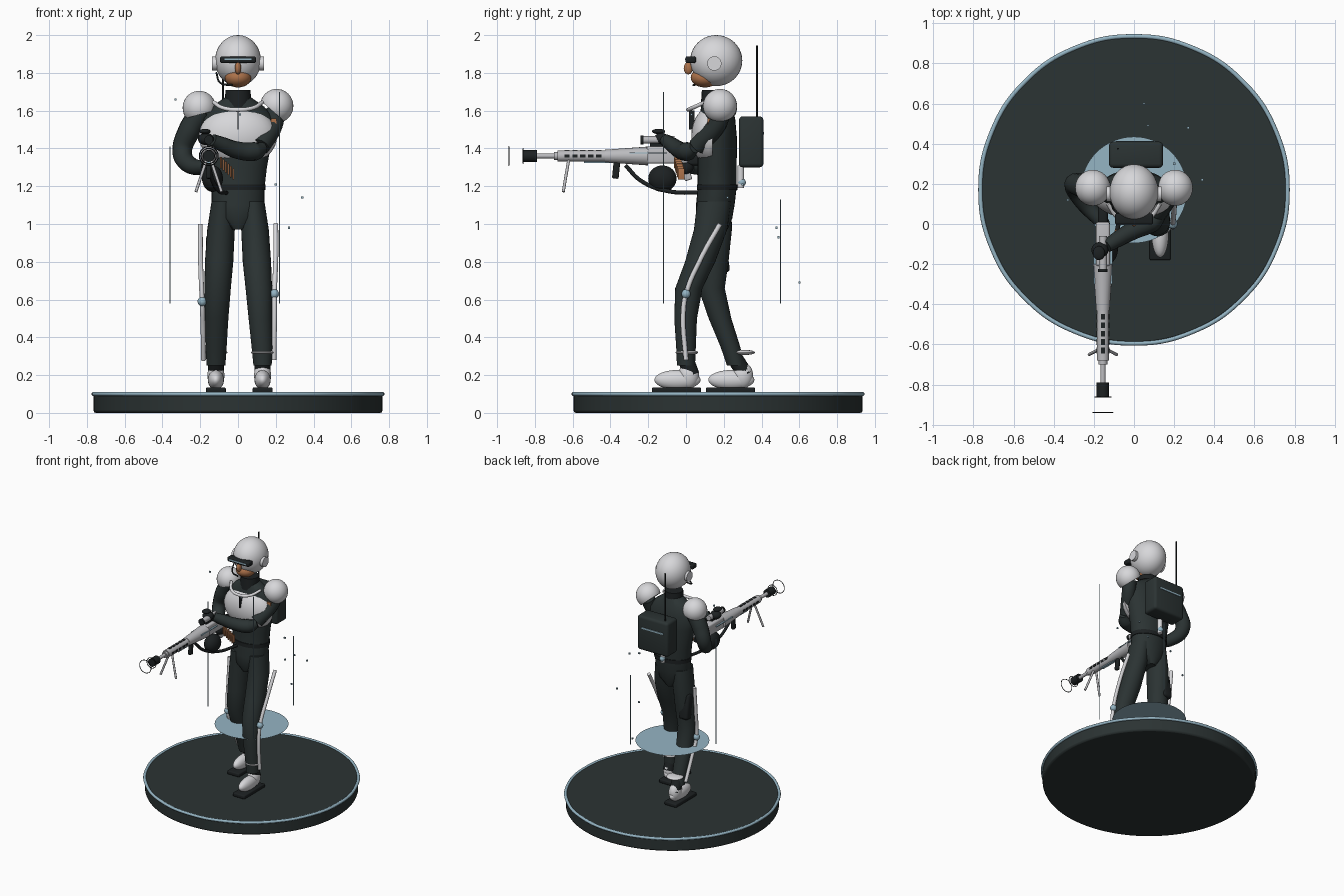
import bpy, bmesh, math
from mathutils import Vector, Matrix

cube = bpy.data.objects.get("Cube")
if cube:
    bpy.data.objects.remove(cube)

def material(name, r, g, b):
    m = bpy.data.materials.new(name)
    m.use_nodes = True
    m.diffuse_color = (r, g, b, 1)
    m.node_tree.nodes["Principled BSDF"].inputs["Base Color"].default_value = (r, g, b, 1)
    return m

DARK = material("dark cloth", .024, .033, .033)
BLACK = material("black rubber", .012, .015, .016)
WHITE = material("white armour", .68, .68, .7)
GREY = material("gun grey", .5, .5, .52)
BLUE = material("pale blue", .3, .46, .55)
SKIN = material("skin", .42, .17, .07)

def finish(name, bm, mat, angle=40):
    me = bpy.data.meshes.new(name)
    bmesh.ops.recalc_face_normals(bm, faces=bm.faces)
    bm.to_mesh(me)
    bm.free()
    me.materials.append(mat)
    ob = bpy.data.objects.new(name, me)
    bpy.context.collection.objects.link(ob)
    bpy.ops.object.select_all(action='DESELECT')
    ob.select_set(True)
    bpy.context.view_layer.objects.active = ob
    bpy.ops.object.shade_smooth_by_angle(angle=math.radians(angle))
    return ob

def ball(name, c, r, mat, cut=None):
    """Ellipsoid; cut = (point, normal) keeps only the half on the normal's side."""
    bm = bmesh.new()
    bmesh.ops.create_uvsphere(bm, u_segments=32, v_segments=20, radius=1)
    bmesh.ops.transform(bm, verts=bm.verts, matrix=Matrix.Translation(c) @ Matrix.Diagonal((*r, 1)))
    if cut:
        res = bmesh.ops.bisect_plane(bm, geom=bm.verts[:] + bm.edges[:] + bm.faces[:],
                                     plane_co=cut[0], plane_no=cut[1], clear_inner=True)
        bmesh.ops.holes_fill(bm, edges=[e for e in bm.edges if e.is_boundary], sides=0)
    return finish(name, bm, mat)

def box(name, c, s, mat, bevel=0, tilt=0):
    bm = bmesh.new()
    bmesh.ops.create_cube(bm, size=1)
    bmesh.ops.scale(bm, vec=s, verts=bm.verts)
    if bevel:
        bmesh.ops.bevel(bm, geom=bm.edges[:], offset=bevel, segments=3, affect='EDGES', profile=.5)
    bmesh.ops.transform(bm, verts=bm.verts,
                        matrix=Matrix.Translation(c) @ Matrix.Rotation(tilt, 4, 'X'))
    return finish(name, bm, mat)

def rod(name, a, b, r, mat, r2=None, seg=20):
    a, b = Vector(a), Vector(b)
    d = b - a
    bm = bmesh.new()
    bmesh.ops.create_cone(bm, cap_ends=True, segments=seg, radius1=r,
                          radius2=r if r2 is None else r2, depth=d.length)
    rot = d.to_track_quat('Z', 'Y').to_matrix().to_4x4()
    bmesh.ops.transform(bm, verts=bm.verts, matrix=Matrix.Translation((a + b) / 2) @ rot)
    return finish(name, bm, mat)

def loft(name, rings, mat, seg=28):
    """Horizontal ellipses (x, y, z, rx, ry) skinned into a closed body."""
    bm = bmesh.new()
    loops = [[bm.verts.new((x + rx * math.cos(t), y + ry * math.sin(t), z))
              for t in (math.tau * i / seg for i in range(seg))] for x, y, z, rx, ry in rings]
    for p, q in zip(loops, loops[1:]):
        for i in range(seg):
            j = (i + 1) % seg
            bm.faces.new((p[i], p[j], q[j], q[i]))
    bm.faces.new(loops[0])
    bm.faces.new(loops[-1])
    return finish(name, bm, mat, 50)

def tube(name, pts, mat, closed=False):
    """Smooth tapering tube through points (x, y, z, radius)."""
    cu = bpy.data.curves.new(name, 'CURVE')
    cu.dimensions, cu.bevel_depth, cu.bevel_resolution = '3D', 1, 4
    cu.use_fill_caps = True
    sp = cu.splines.new('BEZIER')
    sp.bezier_points.add(len(pts) - 1)
    sp.use_cyclic_u = closed
    for bp, p in zip(sp.bezier_points, pts):
        bp.co, bp.radius = p[:3], p[3]
        bp.handle_left_type = bp.handle_right_type = 'AUTO'
    tmp = bpy.data.objects.new(name + " guide", cu)
    bpy.context.collection.objects.link(tmp)
    bm = bmesh.new()
    bm.from_mesh(tmp.to_mesh())
    bpy.data.objects.remove(tmp)
    return finish(name, bm, mat)

def circle(c, r, thick, axis):
    pts = []
    for i in range(16):
        u, v = r * math.cos(math.tau * i / 16), r * math.sin(math.tau * i / 16)
        off = (u, v, 0) if axis == 'Z' else (u, 0, v)
        pts.append((*(Vector(c) + Vector(off)), thick))
    return pts

# Display stand and floating ring plate
base = rod("stand", (0, .17, 0), (0, .17, .105), .765, DARK, seg=96)
bev = base.modifiers.new("edge", 'BEVEL')
bev.width, bev.segments, bev.limit_method = .012, 2, 'ANGLE'
tube("stand_rim", circle((0, .17, .1), .765, .011, 'Z'), BLUE, True)
bm = bmesh.new()
bmesh.ops.create_circle(bm, cap_ends=True, segments=64, radius=.265,
                        matrix=Matrix.Translation((0, .17, .525)))
finish("floating_disc", bm, BLUE)

# Thin light lines and drifting specks
for x, y, top in ((.22, -.12, 1.7), (-.36, .137, 1.41), (.137, .5, 1.13)):
    rod("light_line", (x, y, .58), (x, y, top), .003, BLUE, seg=6)
for p in ((.05, .6, .69), (.27, .48, .98), (.07, .49, .93), (.34, .22, 1.14), (.2, .3, 1.21),
          (-.33, .12, 1.66), (.01, .03, 1.58)):
    box("speck", p, (.011,) * 3, BLUE)

# Torso, chest armour and collar
loft("torso", [(0, .15, .97, .04, .07), (0, .15, 1.03, .12, .095), (0, .155, 1.1, .14, .102),
               (0, .165, 1.19, .14, .103), (0, .165, 1.3, .153, .103), (0, .165, 1.45, .18, .105),
               (0, .165, 1.56, .19, .095), (0, .16, 1.62, .14, .08), (0, .155, 1.67, .07, .06)], DARK)
loft("belt", [(0, .165, 1.18, .145, .108), (0, .165, 1.21, .147, .108)], BLACK)
ball("chest_plate", (0, .14, 1.465), (.207, .112, .16), WHITE, ((0, .14, 1.46), (0, -1, 0)))
box("chest_seam", (0, .03, 1.55), (.005, .03, .1), BLACK)
tube("gorget", [(-.13, .1, 1.645, .01), (-.08, .035, 1.615, .011), (0, .012, 1.605, .011),
                (.08, .035, 1.615, .011), (.13, .1, 1.645, .01)], WHITE)
rod("collar", (0, .15, 1.62), (0, .15, 1.71), .072, BLACK, .066)

# Head
ball("chin", (0, .1, 1.775), (.07, .075, .052), SKIN)
ball("helmet", (0, .16, 1.865), (.122, .138, .135), WHITE)
ball("nose", (0, .012, 1.825), (.017, .024, .033), SKIN)
box("visor", (0, .025, 1.87), (.19, .055, .036), BLACK, .01)
box("visor_glow", (0, -.003, 1.872), (.145, .006, .01), BLUE)
for s, side in ((1, "left"), (-1, "right")):
    rod(side + "_ear_disc", (s * .1, .15, 1.85), (s * .137, .15, 1.85), .038, WHITE)
tube("mouth_boom", [(-.115, .12, 1.8, .005), (-.09, .06, 1.745, .005), (-.03, .04, 1.735, .006)], BLACK)

# Shoulder pads
for side, x, z, n in (("left", .205, 1.625, (.65, 0, .75)), ("right", -.205, 1.615, (-.25, 0, .95))):
    ball(side + "_shoulder_pad", (x, .18, z), (.088, .09, .09), WHITE,
         ((x - .2 * n[0] * .1, .18, z - .035), n))

# Arms
tube("right_arm", [(-.19, .18, 1.6, .06), (-.255, .19, 1.5, .06), (-.295, .19, 1.38, .052),
                   (-.25, .11, 1.31, .045), (-.17, .02, 1.3, .036)], DARK)
ball("right_hand", (-.155, -.005, 1.3), (.035, .045, .04), BLACK)
tube("left_upper_arm", [(.2, .19, 1.6, .052), (.185, .16, 1.52, .05), (.12, .06, 1.41, .05)], DARK)
tube("left_forearm", [(.135, .045, 1.405, .03), (.09, .01, 1.385, .05), (.0, -.03, 1.39, .046),
                      (-.08, -.075, 1.42, .04), (-.135, -.11, 1.445, .032)], DARK)
ball("left_hand", (-.17, -.13, 1.45), (.042, .04, .032), BLACK)
box("arm_patch", (.19, .14, 1.54), (.03, .05, .035), SKIN)

# Legs, struts and boots
def leg(side, s, path, foot_y, strut, ring_y):
    loft(side + "_leg", path, DARK)
    tube(side + "_strut", [(s * x, y, z, .013) for x, y, z in strut], WHITE)
    k = strut[2]
    ball(side + "_knee_joint", (s * k[0], k[1], k[2]), (.024, .024, .025), BLUE)
    x = path[-1][0]
    rod(side + "_ankle", (x, foot_y + .03, .2), (x, path[-1][1], .28), .042, BLACK)
    ball(side + "_boot_toe", (x, foot_y - .045, .175), (.043, .122, .052), WHITE)
    ball(side + "_boot_heel", (x, foot_y + .015, .198), (.045, .055, .07), WHITE)
    box(side + "_sole", (x, foot_y - .05, .12), (.105, .26, .03), BLACK, .008)
    ball(side + "_ankle_ring", (x, ring_y, .32), (.062, .06, .014), WHITE)

leg("left", 1, [(.08, .15, 1.12, .06, .09), (.09, .13, .97, .073, .088), (.1, .075, .8, .075, .08),
                (.11, .015, .66, .07, .072), (.118, -.002, .5, .062, .06),
                (.128, 0, .35, .056, .052), (.13, 0, .25, .048, .048)], -.0,
    [(.2, .18, 1), (.2, .08, .82), (.193, .0, .63), (.193, -.015, .52), (.19, 0, .28)], .005)
leg("right", -1, [(-.08, .15, 1.12, .06, .09), (-.09, .155, .97, .073, .088), (-.1, .145, .8, .075, .08),
                  (-.108, .135, .66, .07, .07), (-.113, .18, .5, .062, .06),
                  (-.115, .235, .35, .055, .052), (-.117, .265, .25, .05, .048)], .285,
    [(.2, .18, 1), (.198, .16, .8), (.19, .14, .59), (.185, .19, .45), (.183, .265, .28)], .305)
box("holster", (-.13, .185, .84), (.08, .07, .2), BLACK, .02, .15)

# Backpack with antenna and canister
box("backpack", (.01, .345, 1.435), (.27, .13, .27), DARK, .02)
box("backpack_light", (.005, .411, 1.48), (.19, .006, .012), BLUE)
rod("antenna", (-.08, .375, 1.55), (-.08, .375, 1.945), .005, BLACK, seg=10)
rod("canister", (0, .29, 1.19), (0, .29, 1.31), .017, WHITE)
ball("canister_light", (0, .295, 1.22), (.02, .022, .022), BLUE)

# Rifle along -y
GX, GZ = -.155, 1.36
def along(name, y0, y1, r, mat, r2=None, dz=0, seg=20):
    rod(name, (GX, y0, GZ + dz), (GX, y1, GZ + dz), r, mat, r2, seg)

along("muzzle_brake", -.86, -.79, .031, BLACK)
along("barrel", -.8, -.67, .013, GREY)
along("barrel_collar", -.7, -.66, .022, GREY)
along("barrel_shroud", -.68, -.43, .03, GREY)
along("fore_body", -.43, -.2, .033, GREY, .05)
box("receiver", (GX, -.1, 1.365), (.07, .22, .09), GREY, .012)
box("stock", (GX, .045, 1.345), (.05, .12, .07), BLACK, .015)
for i in range(5):
    box("shroud_slot", (GX, -.63 + i * .042, GZ), (.064, .028, .014), BLACK)
    box("top_slot", (GX, -.63 + i * .042, GZ + .028), (.02, .028, .008), BLACK)
box("body_glow", (GX, -.2, 1.375), (.095, .2, .006), BLUE)
box("under_glow", (GX, -.42, 1.327), (.02, .24, .008), BLUE)
along("scope", -.23, -.06, .02, GREY, dz=.085)
along("scope_lens", -.24, -.225, .024, BLACK, dz=.085)
box("scope_mount", (GX, -.14, 1.415), (.02, .1, .04), BLACK)
ball("sight_knob", (GX - .02, -.145, 1.49), (.03, .035, .014), BLACK)
box("fore_grip", (GX, -.37, 1.285), (.026, .035, .09), BLACK, .008, -.1)
ball("drum_magazine", (GX + .02, -.125, 1.24), (.055, .075, .07), BLACK)
box("trigger_grip", (GX, -.0, 1.28), (.03, .04, .1), GREY, .008, .3)
tube("feed_hose", [(GX, -.32, 1.31, .011), (GX + .02, -.24, 1.23, .011), (-.1, -.1, 1.175, .011),
                   (-.06, .08, 1.165, .011)], BLACK)
for s in (-1, 1):
    rod("bipod_leg", (GX + s * .01, -.62, 1.345), (GX + s * .068, -.65, 1.17), .008, GREY, seg=10)
for y, r in ((-.938, .05), (-.862, .04)):
    tube("muzzle_ring", circle((GX, y, GZ), r, .0025, 'Y'), BLACK, True)

# Ribbed ammunition belt
for i in range(6):
    box("cartridge", (-.09 + i * .013, -.045 + i * .004, 1.325 - i * .012), (.01, .035, .06), SKIN, .003)
